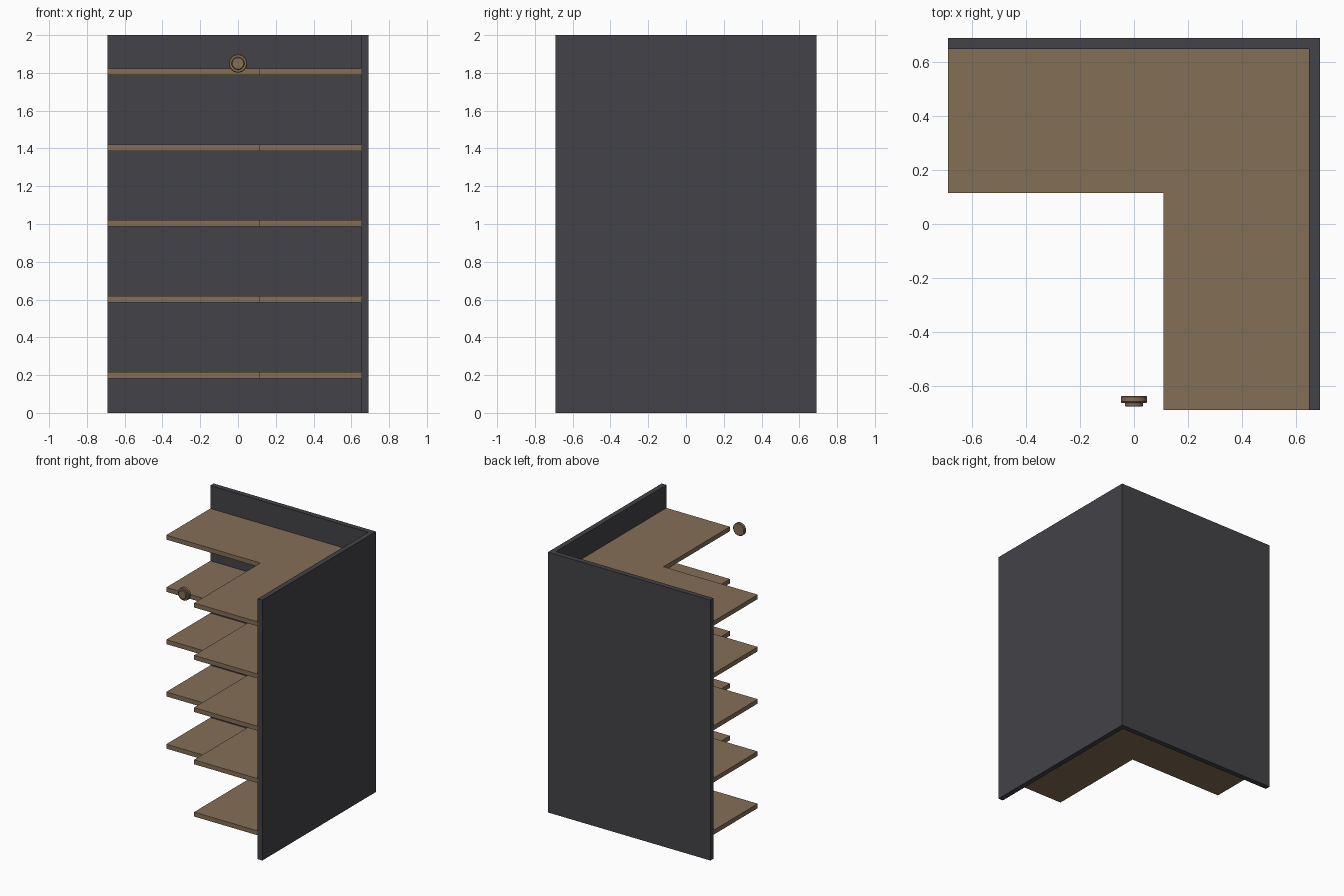
import bpy, bmesh, math
from mathutils import Matrix

cube = bpy.data.objects.get("Cube")
if cube:
    bpy.data.objects.remove(cube, do_unlink=True)


def material(name, rgb):
    m = bpy.data.materials.new(name)
    m.use_nodes = True
    m.diffuse_color = (*rgb, 1)
    bsdf = m.node_tree.nodes["Principled BSDF"]
    bsdf.inputs["Base Color"].default_value = (*rgb, 1)
    bsdf.inputs["Roughness"].default_value = 0.7
    return m


wood = material("brown wood", (0.23, 0.158, 0.092))
charcoal = material("charcoal panel", (0.056, 0.054, 0.063))


def finish(name, bm, mat):
    mesh = bpy.data.meshes.new(name)
    bmesh.ops.recalc_face_normals(bm, faces=bm.faces)
    bm.to_mesh(mesh)
    bm.free()
    mesh.materials.append(mat)
    ob = bpy.data.objects.new(name, mesh)
    bpy.context.collection.objects.link(ob)
    return ob


def box(name, x, y, z, mat):
    bm = bmesh.new()
    bmesh.ops.create_cube(bm, size=1)
    spans = (x, y, z)
    for v in bm.verts:
        v.co = [(a + b) / 2 + c * (b - a) for (a, b), c in zip(spans, v.co)]
    return finish(name, bm, mat)


HALF, INNER, NOOK = 0.69, 0.65, 0.115

# Two tall panels meeting at the back corner
box("back_panel", (-HALF, HALF), (INNER, HALF), (0, 2), charcoal)
box("side_panel", (INNER, HALF), (-HALF, INNER), (0, 2), charcoal)

# Five L-shaped shelf levels, each made of two boards
for i in range(5):
    mid = 0.2 + i * 0.4015
    z = (mid - 0.017, mid + 0.017)
    box(f"back_shelf_{i + 1}", (-HALF, INNER), (NOOK, INNER), z, wood)
    box(f"side_shelf_{i + 1}", (0.11, INNER), (-HALF, NOOK), z, wood)

# Round knob turned around the front-back axis: (y, radius)
profile = [(-0.638, 0), (-0.638, 0.044), (-0.642, 0.049), (-0.660, 0.049),
           (-0.665, 0.045), (-0.665, 0.034), (-0.675, 0.034),
           (-0.678, 0.030), (-0.678, 0)]
bm = bmesh.new()
verts = [bm.verts.new((r, y, 0)) for y, r in profile]
edges = [bm.edges.new(pair) for pair in zip(verts, verts[1:])]
bmesh.ops.spin(bm, geom=verts + edges, cent=(0, 0, 0), axis=(0, 1, 0),
               angle=math.tau, steps=32, use_merge=True)
bmesh.ops.remove_doubles(bm, verts=bm.verts, dist=0.0001)
bmesh.ops.transform(bm, matrix=Matrix.Translation((0, 0, 1.85)), verts=bm.verts)
knob = finish("knob", bm, wood)
bpy.ops.object.select_all(action="DESELECT")
knob.select_set(True)
bpy.context.view_layer.objects.active = knob
bpy.ops.object.shade_smooth_by_angle(angle=math.radians(30))
